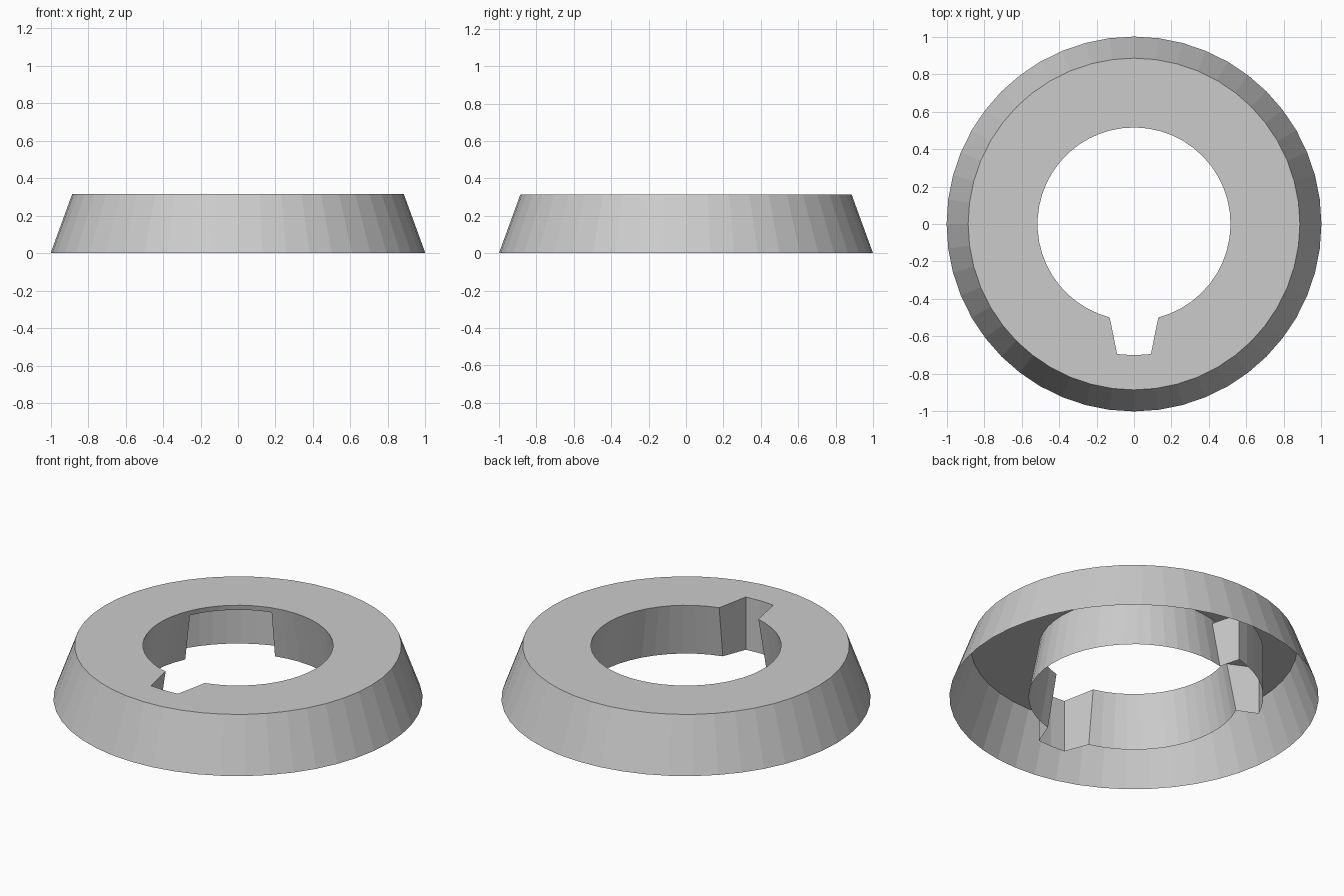
import bpy, bmesh
from math import sin, cos, radians

if "Cube" in bpy.data.objects:
    bpy.data.objects.remove(bpy.data.objects["Cube"])

H = 0.315            # height of the top plate
LIP = 0.285          # ceiling of the inner recess
R_TOP, R_LOW = 0.515, 0.572   # flared bore
R_SLOT = 0.70        # depth of keyway and recess


def polar(r, deg, z):
    return (r * cos(radians(deg)), r * sin(radians(deg)), z)


def span(a, b, n):
    return [a + (b - a) * i / n for i in range(n + 1)]


def bore_radius(z):
    return R_LOW + (R_TOP - R_LOW) * z / H


def strip(bm, upper, lower):
    """Quads between two rows of points."""
    u = [bm.verts.new(p) for p in upper]
    l = [bm.verts.new(p) for p in lower]
    for i in range(len(u) - 1):
        bm.faces.new((u[i], l[i], l[i + 1], u[i + 1]))


def finish(name, bm):
    bmesh.ops.remove_doubles(bm, verts=bm.verts, dist=1e-4)
    bmesh.ops.recalc_face_normals(bm, faces=bm.faces)
    me = bpy.data.meshes.new(name)
    bm.to_mesh(me)
    bm.free()
    ob = bpy.data.objects.new(name, me)
    bpy.context.collection.objects.link(ob)
    return ob


# bore angles: right of the keyway, recess sector, left of the keyway
right = span(-75.4, 104.5, 24)
recess = span(104.5, 155, 8)
left = span(155, 255.4, 14)
key = [255.4, 262.6, 270, 277.4, 284.6]
key_r = [None, R_SLOT, R_SLOT, R_SLOT, None]


def key_row(z):
    return [polar(r or bore_radius(z), a, z) for a, r in zip(key, key_r)]


def bore_row(angles, z):
    return [polar(bore_radius(z), a, z) for a in angles]


# sloped outer skirt and flat top plate with keyed hole
bm = bmesh.new()
ring = span(0, 360, 48)
strip(bm, [polar(0.885, a, H) for a in ring], [polar(1.0, a, 0) for a in ring])
bmesh.ops.remove_doubles(bm, verts=bm.verts, dist=1e-4)
rim = [e for e in bm.edges if all(v.co.z > H - 1e-4 for v in e.verts)]
hole = bore_row(right, H) + bore_row(recess[1:], H) + bore_row(left[1:], H) + key_row(H)[1:-1]
hv = [bm.verts.new(p) for p in hole]
rim += [bm.edges.new((hv[i - 1], hv[i])) for i in range(len(hv))]
bmesh.ops.triangle_fill(bm, edges=rim, use_beauty=True, normal=(0, 0, 1))
finish("outer_cap", bm)

# flared bore wall with keyway; only a lip remains over the recess
bm = bmesh.new()
for angles, low in ((right, 0), (recess, LIP), (left, 0)):
    strip(bm, bore_row(angles, H), bore_row(angles, low))
strip(bm, key_row(H), key_row(0))
finish("bore_wall", bm)

# pocket pushed outward from the bore, open below
bm = bmesh.new()
back_top = [polar(R_SLOT, a, LIP) for a in recess]
back_low = [polar(R_SLOT, a, 0) for a in recess]
front_top, front_low = bore_row(recess, LIP), bore_row(recess, 0)
strip(bm, back_top, back_low)
strip(bm, front_top, back_top)
for i in (0, -1):
    strip(bm, [front_top[i], back_top[i]], [front_low[i], back_low[i]])
finish("recess_pocket", bm)
